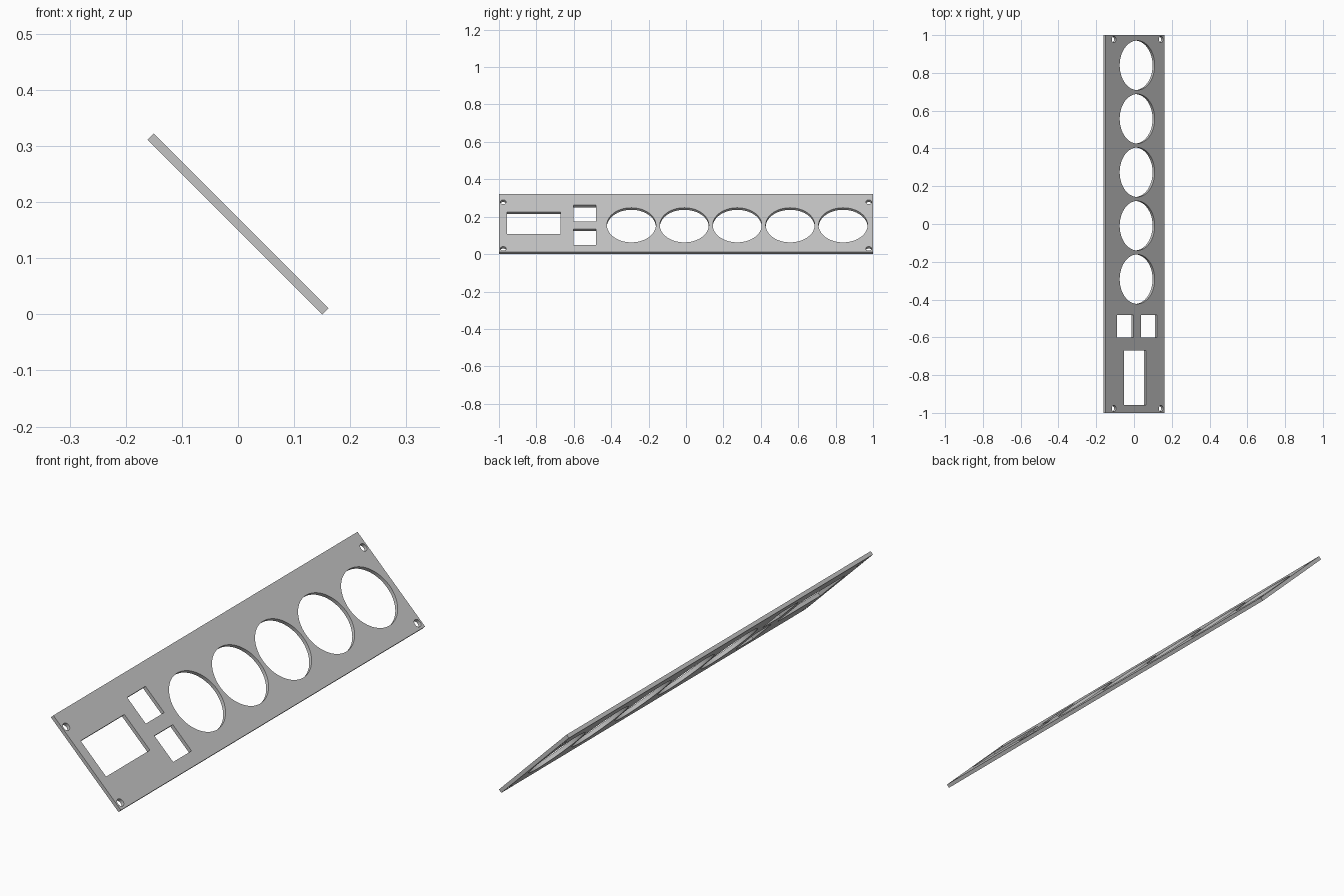
import bpy, bmesh
from math import radians, sqrt
from mathutils import Matrix

if "Cube" in bpy.data.objects:
    bpy.data.objects.remove(bpy.data.objects["Cube"])

WIDTH, LENGTH, THICK = 0.44, 2.0, 0.0157


def add_box(bm, x0, x1, y0, y1, height):
    place = Matrix.Translation(((x0 + x1) / 2, (y0 + y1) / 2, 0))
    size = Matrix.Diagonal((x1 - x0, y1 - y0, height, 1))
    bmesh.ops.create_cube(bm, size=1, matrix=place @ size)


def add_cylinder(bm, x, y, radius, height, sides):
    bmesh.ops.create_cone(bm, cap_ends=True, segments=sides, radius1=radius, radius2=radius,
                          depth=height, matrix=Matrix.Translation((x, y, 0)))


def make_object(name, bm):
    mesh = bpy.data.meshes.new(name)
    bm.to_mesh(mesh)
    bm.free()
    obj = bpy.data.objects.new(name, mesh)
    bpy.context.collection.objects.link(obj)
    return obj


# Flat panel, built lying down
bm = bmesh.new()
add_box(bm, -WIDTH / 2, WIDTH / 2, -LENGTH / 2, LENGTH / 2, THICK)
panel = make_object("panel", bm)

# All openings in one cutter
bm = bmesh.new()
deep = THICK * 4
for i in range(5):                                   # round gauge openings
    add_cylinder(bm, 0.016, -0.292 + 0.283 * i, 0.131, deep, 64)
add_box(bm, -0.134, -0.012, -0.602, -0.481, deep)    # two small switch openings
add_box(bm, 0.044, 0.166, -0.602, -0.481, deep)
add_box(bm, -0.084, 0.082, -0.958, -0.670, deep)     # large display opening
for x in (-0.158, 0.194):                            # corner screw holes
    for y in (-0.977, 0.977):
        add_cylinder(bm, x, y, 0.016, deep, 32)
cutter = make_object("opening_cutter", bm)
cutter.hide_render = True

# Cut the openings and discard the cutter
bpy.ops.object.select_all(action='DESELECT')
panel.select_set(True)
bpy.context.view_layer.objects.active = panel
cut = panel.modifiers.new("openings", 'BOOLEAN')
cut.operation = 'DIFFERENCE'
cut.solver = 'EXACT'
cut.object = cutter
bpy.ops.object.modifier_apply(modifier=cut.name)
bpy.data.objects.remove(cutter)
bpy.ops.object.shade_smooth_by_angle(angle=radians(30))

# Lean the panel back with its lower edge on the ground
panel.rotation_euler = (0, radians(45), 0)
panel.location = (0, 0, (WIDTH + THICK) / (2 * sqrt(2)))

# Plain grey finish
grey = bpy.data.materials.new("light_grey")
grey.use_nodes = True
colour = (0.55, 0.55, 0.55, 1)
grey.diffuse_color = colour
grey.node_tree.nodes["Principled BSDF"].inputs["Base Color"].default_value = colour
panel.data.materials.clear()
panel.data.materials.append(grey)
